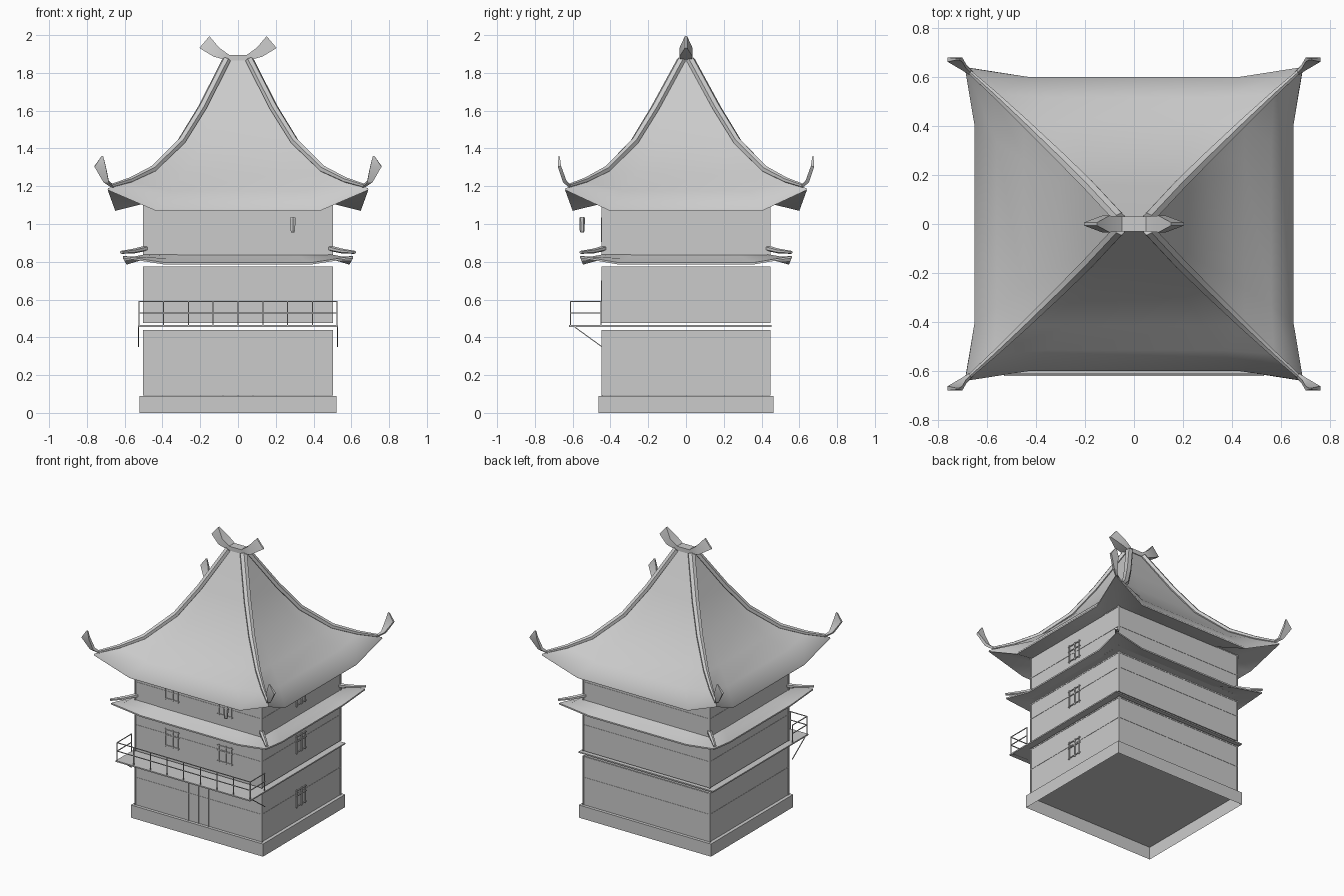
import bpy, bmesh, math
from mathutils import Vector

if "Cube" in bpy.data.objects:
    bpy.data.objects.remove(bpy.data.objects["Cube"])


def finish(name, bm, smooth=None):
    bmesh.ops.recalc_face_normals(bm, faces=bm.faces[:])
    me = bpy.data.meshes.new(name)
    bm.to_mesh(me)
    bm.free()
    ob = bpy.data.objects.new(name, me)
    bpy.context.collection.objects.link(ob)
    if smooth:
        bpy.ops.object.select_all(action='DESELECT')
        ob.select_set(True)
        bpy.context.view_layer.objects.active = ob
        bpy.ops.object.shade_smooth_by_angle(angle=math.radians(smooth))
    return ob


def bridge(bm, rings, closed=False):
    n = len(rings[0])
    vs = [[bm.verts.new(p) for p in r] for r in rings]
    pairs = list(zip(vs, vs[1:])) + ([(vs[-1], vs[0])] if closed else [])
    for a, b in pairs:
        for i in range(n):
            j = (i + 1) % n
            bm.faces.new((a[i], a[j], b[j], b[i]))
    return vs


def add_box(bm, x0, x1, y0, y1, z0, z1, bottom=True):
    r = [[(x0, y0, z), (x1, y0, z), (x1, y1, z), (x0, y1, z)] for z in (z0, z1)]
    vs = bridge(bm, r)
    for v in vs if bottom else vs[1:]:
        bm.faces.new(v)


def box(name, *lim, bottom=True):
    bm = bmesh.new()
    add_box(bm, *lim, bottom=bottom)
    return finish(name, bm)


def add_tube(bm, pts, sizes, sides=4, side=None):
    """Sweep a section along pts; sizes are (half width, half height)."""
    pts = [Vector(p) for p in pts]
    if side is None:
        d = pts[-1] - pts[0]
        side = Vector((-d.y, d.x, 0))
        side = side.normalized() if side.length > 1e-4 else Vector((1, 0, 0))
    k = 1 / math.cos(math.pi / sides)
    rings = []
    for i, p in enumerate(pts):
        t = (pts[min(i + 1, len(pts) - 1)] - pts[max(i - 1, 0)]).normalized()
        up = t.cross(side).normalized()
        w, h = sizes[i] if isinstance(sizes, list) else (sizes, sizes)
        angs = [math.tau * (j + 0.5) / sides for j in range(sides)]
        rings.append([p + side * w * k * math.cos(a) + up * h * k * math.sin(a) for a in angs])
    vs = bridge(bm, rings)
    bm.faces.new(vs[0])
    bm.faces.new(vs[-1])


def tubes(name, paths, sizes, sides=4, smooth=None, side=None):
    bm = bmesh.new()
    for p in paths:
        add_tube(bm, p, sizes, sides, side)
    return finish(name, bm, smooth)


CORNERS = [(1, 1), (-1, 1), (-1, -1), (1, -1)]


def ring(cx, cy, cz, mx, my, mz, f=0.63):
    """Twelve-point eave ring: raised corners, straight middles."""
    return [(cx, cy, cz), (f * cx, my, mz), (-f * cx, my, mz),
            (-cx, cy, cz), (-mx, f * cy, mz), (-mx, -f * cy, mz),
            (-cx, -cy, cz), (-f * cx, -my, mz), (f * cx, -my, mz),
            (cx, -cy, cz), (mx, -f * cy, mz), (mx, f * cy, mz)]


# plinth (open underneath) and three storeys, with slim corner posts and wall beams
box("plinth", -0.521, 0.521, -0.463, 0.463, 0, 0.09, bottom=False)
WX, WY = 0.498, 0.443
for name, z0, z1, zb in (("ground", 0.091, 0.44, 0.285), ("middle", 0.475, 0.775, 0.66),
                         ("upper", 0.815, 1.12, 0.965)):
    box(name + "_storey", -WX, WX, -WY, WY, z0, z1)
    tubes(name + "_corner_posts",
          [[(sx * WX, sy * WY, z0), (sx * WX, sy * WY, z1)] for sx, sy in CORNERS], 0.005)
    bm = bmesh.new()
    for z in (zb, z1 - 0.008):
        add_box(bm, -WX - 0.002, WX + 0.002, -WY - 0.002, WY + 0.002, z - 0.003, z + 0.003)
    finish(name + "_wall_beams", bm)

# door
y = -WY - 0.002
tubes("door_frame", [[(-0.08, y, 0.09), (-0.08, y, 0.36)], [(0.08, y, 0.09), (0.08, y, 0.36)],
                     [(0, y, 0.09), (0, y, 0.36)], [(-0.085, y, 0.36), (0.085, y, 0.36)]], 0.003)


# lattice windows on the front and right walls
def window(name, place, u, z, w=0.05, h=0.065):
    bars = [[(u + s * w, z - h), (u + s * w, z + h)] for s in (-1, 0.15, 1)]
    bars += [[(u - w * 1.2, z + s * h), (u + w * 1.2, z + s * h)] for s in (-0.85, 0.3, 0.85)]
    tubes(name, [[place(*p) for p in b] for b in bars], 0.003)


for z in (0.635, 0.97):
    for s in (-1, 1):
        window("front_window", lambda u, v: (u, -WY - 0.003, v), s * 0.21, z)
for z in (0.25, 0.635, 0.97):
    window("side_window", lambda u, v: (WX + 0.003, u, v), -0.005, z)

# balcony deck, railing and struts
box("balcony_deck", -0.53, 0.53, -0.62, 0.452, 0.455, 0.464)
R = -0.612
bars = [[(-0.525 + 0.13125 * i, R, 0.46), (-0.525 + 0.13125 * i, R, 0.592)] for i in range(9)]
for z in (0.53, 0.59):
    bars.append([(-0.525, R, z), (0.525, R, z)])
    bars += [[(s * 0.525, R, z), (s * 0.525, -0.445, z)] for s in (-1, 1)]
bars += [[(s * 0.525, -0.45, 0.46), (s * 0.525, -0.45, 0.592)] for s in (-1, 1)]
tubes("balcony_railing", bars, 0.0025)
tubes("balcony_struts", [[(s * 0.527, -0.59, 0.455), (s * 0.527, -0.445, 0.35)] for s in (-1, 1)], 0.0025)

# skirt roof with floating hip beams
bm = bmesh.new()
bridge(bm, [ring(0.49, 0.435, 0.815, 0.49, 0.435, 0.815),
            ring(0.61, 0.56, 0.82, 0.59, 0.545, 0.785),
            ring(0.61, 0.56, 0.83, 0.59, 0.545, 0.795),
            ring(0.55, 0.50, 0.828, 0.54, 0.49, 0.817),
            ring(0.49, 0.435, 0.84, 0.49, 0.435, 0.84)], closed=True)
finish("skirt_roof", bm, 35)
tubes("skirt_hip_beams", [[(sx * 0.485, sy * 0.43, 0.872), (sx * 0.55, sy * 0.49, 0.857),
                           (sx * 0.617, sy * 0.557, 0.85)] for sx, sy in CORNERS],
      [(0.014, 0.013), (0.013, 0.011), (0.010, 0.007)], 6, 40)

# main roof: soffit, upturned eaves and concave slopes up to the ridge
bm = bmesh.new()
vs = bridge(bm, [ring(0.49, 0.435, 1.11, 0.49, 0.435, 1.11),
                 ring(0.69, 0.64, 1.18, 0.65, 0.60, 1.07),
                 ring(0.687, 0.637, 1.19, 0.65, 0.60, 1.08),
                 ring(0.57, 0.53, 1.225, 0.56, 0.515, 1.175),
                 ring(0.45, 0.415, 1.285, 0.45, 0.415, 1.27),
                 ring(0.30, 0.27, 1.43, 0.30, 0.27, 1.425),
                 ring(0.19, 0.16, 1.61, 0.19, 0.16, 1.61),
                 ring(0.06, 0.022, 1.87, 0.06, 0.022, 1.87)])
bm.faces.new(vs[-1])
finish("main_roof", bm, 50)

# hip rails following the roof corners
HIP = [(0.06, 0.024, 1.87), (0.19, 0.163, 1.615), (0.30, 0.272, 1.437),
       (0.45, 0.417, 1.29), (0.57, 0.53, 1.232), (0.67, 0.62, 1.202)]
tubes("hip_rails", [[(sx * x, sy * y, z) for x, y, z in HIP] for sx, sy in CORNERS],
      [(0.022, 0.018), (0.022, 0.018), (0.020, 0.018), (0.016, 0.017), (0.012, 0.013), (0.008, 0.009)],
      6, 40)

# upturned corner horns: thin blades, widest near the tip
HORN = [(0.665, 0.615, 1.2), (0.698, 0.642, 1.225), (0.73, 0.67, 1.305), (0.718, 0.672, 1.36)]
tubes("corner_horns", [[(sx * x, sy * y, z) for x, y, z in HORN] for sx, sy in CORNERS],
      [(0.008, 0.008), (0.014, 0.010), (0.030, 0.009), (0.004, 0.003)], 4, 30, Vector((1, 0, 0)))

# ridge with two flared horns
box("ridge", -0.07, 0.07, -0.03, 0.03, 1.865, 1.895)
tubes("ridge_horns", [[(s * 0.055, 0, 1.882), (s * 0.115, 0, 1.91), (s * 0.178, 0, 1.963)] for s in (-1, 1)],
      [(0.030, 0.016), (0.034, 0.028), (0.006, 0.041)], 4, 30)

# hanging lantern
tubes("lantern", [[(0.29, -0.55, 0.955), (0.29, -0.55, 0.965), (0.29, -0.55, 1.03), (0.29, -0.55, 1.037)]],
      [(0.008, 0.008), (0.011, 0.011), (0.016, 0.013), (0.012, 0.010)], 6)
